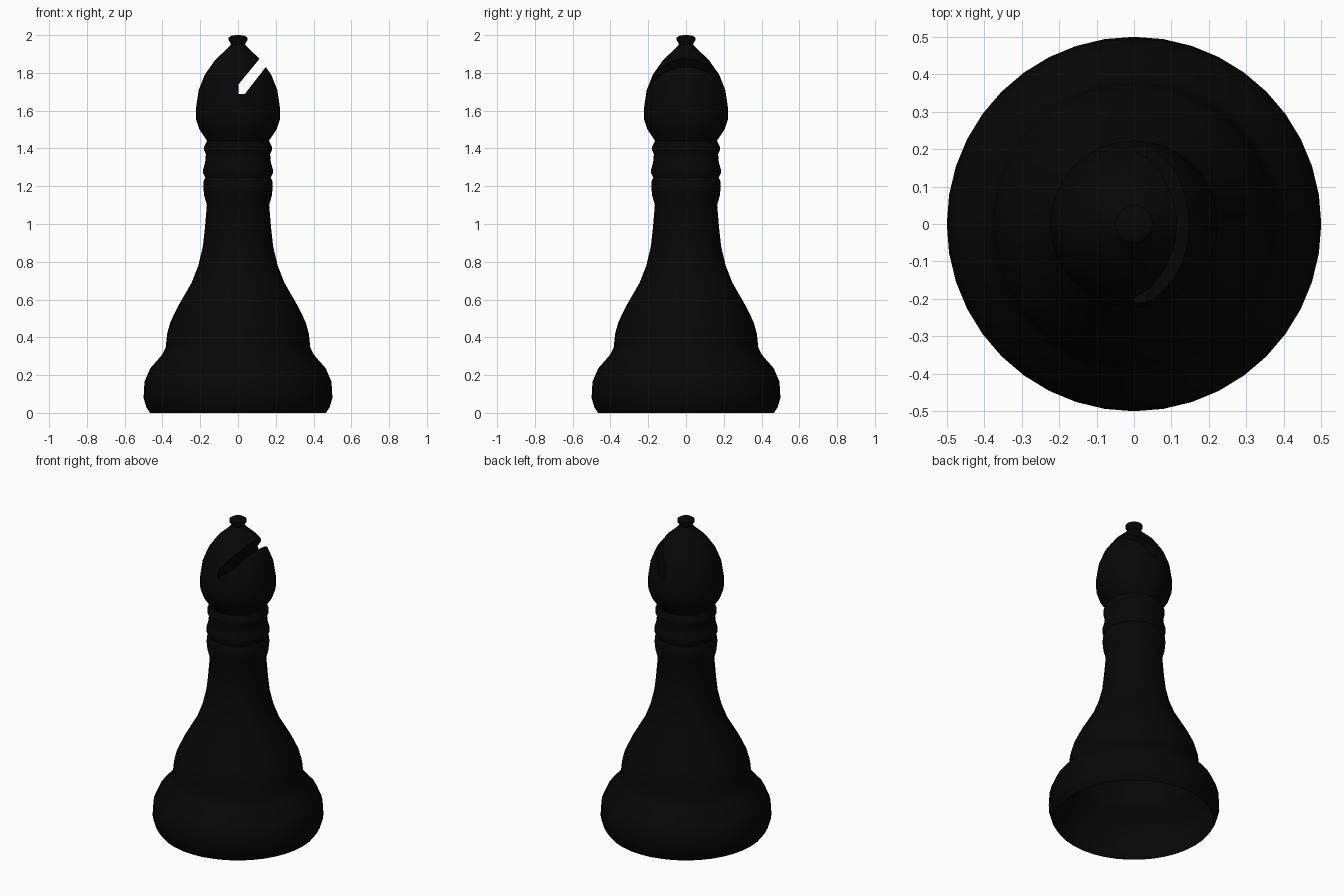
import bpy, bmesh, math

if "Cube" in bpy.data.objects:
    bpy.data.objects.remove(bpy.data.objects["Cube"])

SEGMENTS = 40

black = bpy.data.materials.new("black")
black.diffuse_color = (0.002, 0.002, 0.002, 1)
black.use_nodes = True
black.node_tree.nodes["Principled BSDF"].inputs["Base Color"].default_value = black.diffuse_color


def make_object(name, bm):
    bmesh.ops.recalc_face_normals(bm, faces=bm.faces)
    mesh = bpy.data.meshes.new(name)
    bm.to_mesh(mesh)
    bm.free()
    mesh.materials.append(black)
    obj = bpy.data.objects.new(name, mesh)
    bpy.context.collection.objects.link(obj)
    return obj


def lathe(name, profile):
    """Closed turned solid from (radius, height) points."""
    bm = bmesh.new()
    rings = []
    for r, z in profile:
        rings.append([bm.verts.new((r * math.cos(math.tau * i / SEGMENTS),
                                    r * math.sin(math.tau * i / SEGMENTS), z))
                      for i in range(SEGMENTS)])
    for a, b in zip(rings, rings[1:]):
        for i in range(SEGMENTS):
            j = (i + 1) % SEGMENTS
            bm.faces.new((a[i], a[j], b[j], b[i]))
    bm.faces.new(rings[0][::-1])
    bm.faces.new(rings[-1])
    return make_object(name, bm)


def prism(name, outline, depth):
    """Outline in x-z, extruded both ways along y."""
    bm = bmesh.new()
    face = bm.faces.new([bm.verts.new((x, -depth, z)) for x, z in outline])
    out = bmesh.ops.extrude_face_region(bm, geom=[face])
    moved = [v for v in out["geom"] if isinstance(v, bmesh.types.BMVert)]
    bmesh.ops.translate(bm, verts=moved, vec=(0, 2 * depth, 0))
    return make_object(name, bm)


# Turned body: base, flared stem, collar rings, head and finial
profile = [
    (0.465, 0), (0.485, 0.03), (0.5, 0.08), (0.495, 0.165), (0.465, 0.235),
    (0.40, 0.31), (0.383, 0.345), (0.375, 0.42), (0.358, 0.48), (0.32, 0.56),
    (0.245, 0.69), (0.21, 0.78), (0.186, 0.88), (0.176, 0.97), (0.165, 1.10),
    # collar rings
    (0.179, 1.15), (0.184, 1.20), (0.181, 1.23), (0.173, 1.245),
    (0.185, 1.27), (0.184, 1.29), (0.174, 1.325), (0.170, 1.37),
    (0.179, 1.39), (0.179, 1.41), (0.164, 1.44),
    # head
    (0.204, 1.50), (0.221, 1.55), (0.223, 1.61), (0.208, 1.71), (0.176, 1.79),
    (0.12, 1.87), (0.06, 1.925), (0.038, 1.95),
    # finial
    (0.04, 1.96), (0.05, 1.972), (0.05, 1.987), (0.035, 1.997), (0.01, 2.0),
]
body = lathe("bishop_body", profile)

# Slanted slot cut right through the head
cutter = prism("slot_cutter", [(0.003, 1.687), (0.035, 1.687), (0.258, 1.973),
                               (0.223, 2.007), (0.003, 1.74)], 0.4)
cutter.hide_render = True
mod = body.modifiers.new("slot", 'BOOLEAN')
mod.operation = 'DIFFERENCE'
mod.solver = 'EXACT'
mod.object = cutter

bpy.ops.object.select_all(action='DESELECT')
body.select_set(True)
bpy.context.view_layer.objects.active = body
bpy.ops.object.modifier_apply(modifier=mod.name)
bpy.data.objects.remove(cutter)

# Open the underside and keep the cut head faces tidy
bm = bmesh.new()
bm.from_mesh(body.data)
under = [f for f in bm.faces if all(v.co.z < 0.001 for v in f.verts)]
bmesh.ops.delete(bm, geom=under, context='FACES')
bmesh.ops.triangulate(bm, faces=[f for f in bm.faces if len(f.verts) > 4])
bm.to_mesh(body.data)
bm.free()
bpy.ops.object.shade_smooth_by_angle(angle=math.radians(50))
